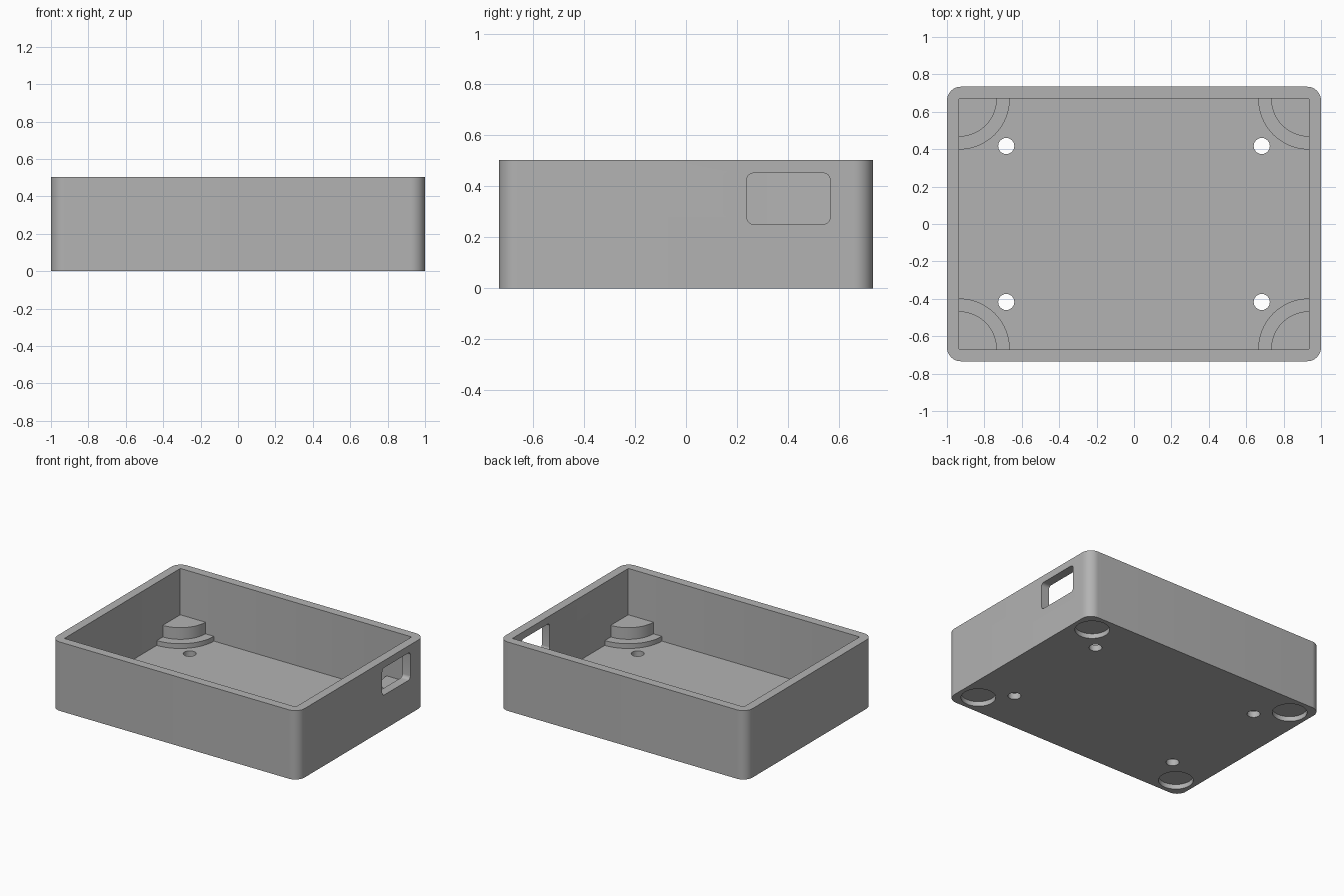
import bpy
import math
from math import cos, sin, pi

if "Cube" in bpy.data.objects:
    bpy.data.objects.remove(bpy.data.objects["Cube"], do_unlink=True)

HX, HY, HEIGHT = 1.0, 0.734, 0.504
WALL, FLOOR = 0.064, 0.045
IX, IY = HX - WALL, HY - WALL

grey = bpy.data.materials.new("plain grey")
grey.use_nodes = True
colour = (0.45, 0.45, 0.45, 1)
grey.diffuse_color = colour
grey.node_tree.nodes["Principled BSDF"].inputs["Base Color"].default_value = colour


def arc(cx, cy, r, start, end, steps):
    angles = [start + (end - start) * i / steps for i in range(steps + 1)]
    return [(cx + r * cos(a), cy + r * sin(a)) for a in angles]


def rounded_rect(hx, hy, r, steps=12):
    points = []
    for i, (sx, sy) in enumerate([(1, 1), (-1, 1), (-1, -1), (1, -1)]):
        points += arc(sx * (hx - r), sy * (hy - r), r, i * pi / 2, (i + 1) * pi / 2, steps)
    return points


def circle(x, y, r, steps=48):
    return arc(x, y, r, 0, 2 * pi, steps)[:-1]


def prism(name, outline, low, high, place=lambda u, v, w: (u, v, w)):
    """Extrude a closed outline from low to high."""
    n = len(outline)
    verts = [place(u, v, w) for w in (low, high) for u, v in outline]
    faces = [list(range(n))[::-1], list(range(n, 2 * n))]
    faces += [(i, (i + 1) % n, (i + 1) % n + n, i + n) for i in range(n)]
    mesh = bpy.data.meshes.new(name)
    mesh.from_pydata(verts, [], faces)
    mesh.materials.append(grey)
    obj = bpy.data.objects.new(name, mesh)
    bpy.context.collection.objects.link(obj)
    return obj


def select(obj):
    bpy.ops.object.select_all(action="DESELECT")
    obj.select_set(True)
    bpy.context.view_layer.objects.active = obj


def cut(obj, cutter):
    cutter.hide_render = True
    mod = obj.modifiers.new("cut", "BOOLEAN")
    mod.operation, mod.solver, mod.object = "DIFFERENCE", "EXACT", cutter
    select(obj)
    bpy.ops.object.modifier_apply(modifier=mod.name)
    bpy.data.objects.remove(cutter, do_unlink=True)


def smooth(obj):
    select(obj)
    bpy.ops.object.shade_smooth_by_angle(angle=math.radians(30))


# Open tray with rounded outer corners
tray = prism("enclosure_tray", rounded_rect(HX, HY, 0.075), 0, HEIGHT)
cut(tray, prism("cavity_cutter", rounded_rect(IX, IY, 0.006, 3), FLOOR, HEIGHT + 0.1))

# Port opening through the +x wall
port = [(u + 0.402, v + 0.352) for u, v in rounded_rect(0.163, 0.1, 0.025, 6)]
cut(tray, prism("port_cutter", port, HX - 0.2, HX + 0.1, lambda u, v, w: (w, u, v)))

# Screw holes, foot recesses and stepped corner posts
for sx, side in ((1, "left"), (-1, "right")):
    for sy, end in ((1, "back"), (-1, "front")):
        cut(tray, prism("screw_cutter", circle(sx * 0.683, sy * 0.417, 0.043, 32), -0.1, 0.2))
        cut(tray, prism("foot_cutter", circle(sx * 0.853, sy * 0.586, 0.115), -0.1, 0.035))
        cx, cy = sx * IX, sy * IY
        start = {(1, 1): pi, (-1, 1): 1.5 * pi, (-1, -1): 0, (1, -1): pi / 2}[sx, sy]
        for part, r, low, high in (("base", 0.272, FLOOR, 0.08), ("post", 0.203, 0.08, 0.165)):
            outline = [(cx, cy)] + arc(cx, cy, r, start, start + pi / 2, 20)
            smooth(prism(f"{end}_{side}_corner_{part}", outline, low, high))
smooth(tray)
